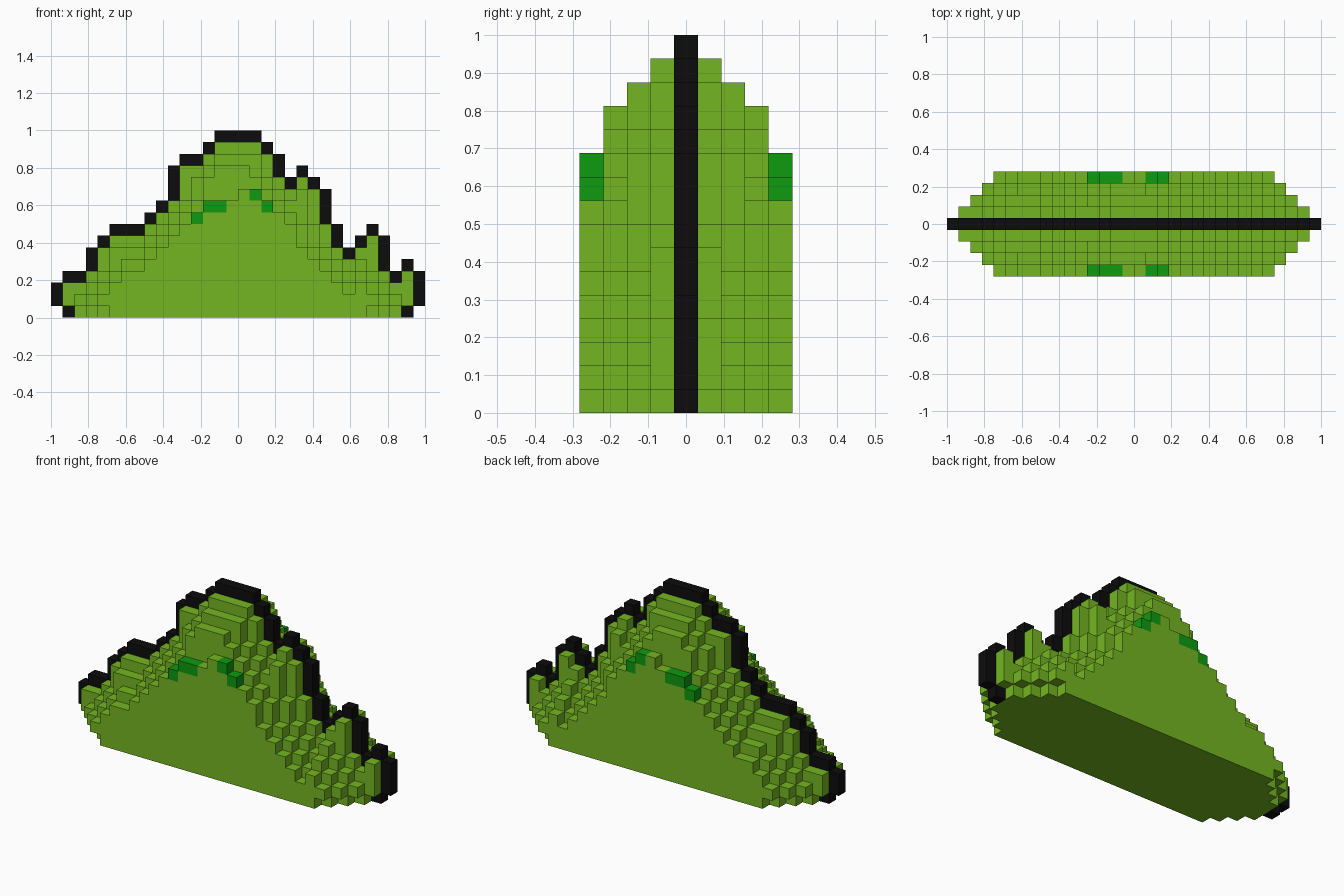
import bpy
import bmesh
from mathutils import Vector

if "Cube" in bpy.data.objects:
    bpy.data.objects.remove(bpy.data.objects["Cube"], do_unlink=True)

S = 1 / 16          # block size
COLS = 32           # blocks along x


def material(name, rgb):
    m = bpy.data.materials.new(name)
    m.use_nodes = True
    m.diffuse_color = (*rgb, 1)
    bsdf = m.node_tree.nodes["Principled BSDF"]
    bsdf.inputs["Base Color"].default_value = (*rgb, 1)
    bsdf.inputs["Roughness"].default_value = 0.8
    return m


leaf = material("leaf green", (0.174, 0.468, 0.0152))
dark = material("deep green", (0.0044, 0.328, 0.0052))
black = material("outline black", (0.0037, 0.0037, 0.0037))

# Column heights of the green hill, for columns 1 to 30
heights = [3, 3, 4, 6, 7, 7, 7, 8, 9, 10, 13, 13, 14, 15, 15,
           15, 15, 14, 12, 11, 12, 11, 8, 6, 5, 6, 7, 4, 3, 4]
hill = {(c, r) for c, h in enumerate(heights, 1) for r in range(h)}
hill -= {(1, 0), (30, 0)}


def around(c, r):
    return [(c - 1, r), (c + 1, r), (c, r + 1), (c, r - 1)]


def shrink(cells):
    return {p for p in cells
            if all(q in cells or q[1] < 0 for q in around(*p))}


# The thin rim is the hill grown by one block
rim = {q for p in hill for q in around(*p) if q[1] >= 0} - hill

# Layers step inwards from the middle to the front and back
layers = [hill, hill]
while len(layers) < 5:
    layers.append(shrink(layers[-1]))
crown = {14: 10, 15: 10, 16: 11}    # dip in the outermost layer
layers[4] = {(c, r) for c, r in layers[4] if r < crown.get(c, 99)}
marks = {(12, 8), (13, 9), (14, 9), (17, 10), (18, 9)}

blocks = {}
for k in range(-4, 5):
    for c, r in layers[abs(k)]:
        blocks[c, k, r] = 1 if abs(k) == 4 and (c, r) in marks else 0
for c, r in rim:
    blocks[c, 0, r] = 2


def build(name, kinds, mats):
    """Skin the chosen blocks with only their exposed faces."""
    bm = bmesh.new()
    verts = {}

    def vert(p):
        key = tuple(round(v) for v in p)
        if key not in verts:
            x, y, z = key
            verts[key] = bm.verts.new(((x - COLS / 2) * S, (y - 0.5) * S, z * S))
        return verts[key]

    for pos, kind in blocks.items():
        if kind not in kinds:
            continue
        for axis in range(3):
            for side in (0, 1):
                step = Vector((0, 0, 0))
                step[axis] = 2 * side - 1
                if tuple(int(a + b) for a, b in zip(pos, step)) in blocks:
                    continue
                u, v = Vector((0, 0, 0)), Vector((0, 0, 0))
                u[(axis + 1) % 3] = 1
                v[(axis + 2) % 3] = 1
                base = Vector(pos)
                base[axis] += side
                loop = [base, base + u, base + u + v, base + v]
                if side == 0:
                    loop.reverse()
                face = bm.faces.new([vert(p) for p in loop])
                face.material_index = kinds.index(kind)
    # Merge flat runs of blocks into large faces
    bmesh.ops.dissolve_limit(bm, angle_limit=0.01, verts=bm.verts[:],
                             edges=bm.edges[:], delimit={'MATERIAL'})
    mesh = bpy.data.meshes.new(name)
    bm.to_mesh(mesh)
    bm.free()
    for m in mats:
        mesh.materials.append(m)
    obj = bpy.data.objects.new(name, mesh)
    bpy.context.collection.objects.link(obj)
    return obj


build("stepped_hill", [0, 1], [leaf, dark])
build("outline_rim", [2], [black])
